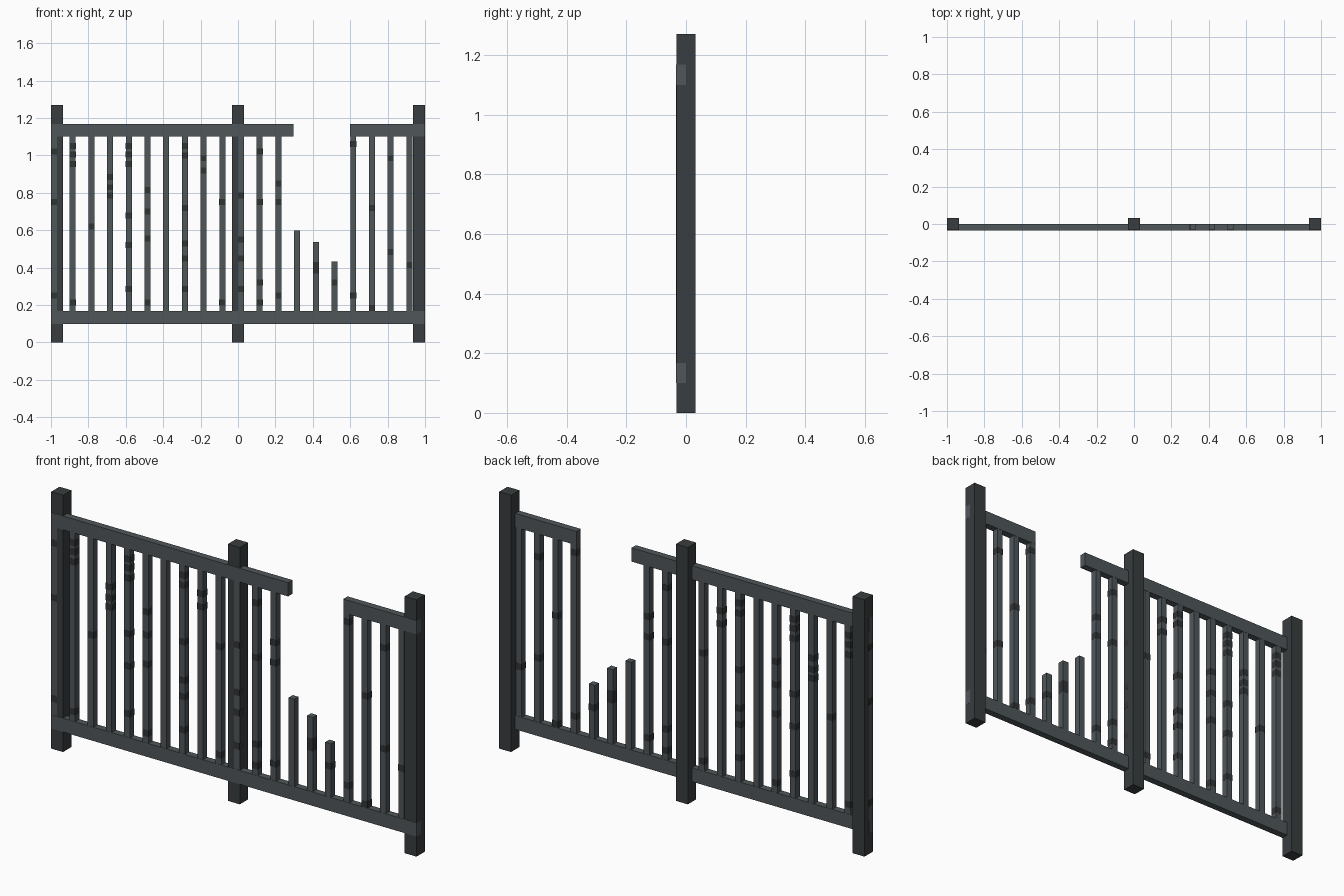
import bpy

def material(name, r, g, b):
    m = bpy.data.materials.new(name)
    m.diffuse_color = (r, g, b, 1)
    return m

POST = material("dark_paint", 0.040, 0.047, 0.050)
RAIL = material("slate_paint", 0.080, 0.095, 0.102)
WORN = material("worn_paint", 0.030, 0.034, 0.036)

def box(name, x, y, z, mat):
    """Box spanning the (min, max) pairs x, y, z."""
    bpy.ops.mesh.primitive_cube_add(size=1, location=[sum(p) / 2 for p in (x, y, z)])
    o = bpy.context.object
    o.name = name
    o.scale = [p[1] - p[0] for p in (x, y, z)]
    bpy.ops.object.transform_apply(location=False, rotation=False, scale=True)
    o.data.materials.append(mat)
    return o

# posts
for name, cx in (("left_post", -0.967), ("middle_post", 0), ("right_post", 0.967)):
    box(name, (cx - 0.0325, cx + 0.0325), (-0.0325, 0.0325), (0, 1.27), POST)

# rails, the upper one broken by a gap
RY = (-0.034, 0)
box("lower_rail", (-1, 1), RY, (0.10, 0.168), RAIL)
box("upper_rail_left", (-1, 0.298), RY, (1.10, 1.168), RAIL)
box("upper_rail_right", (0.60, 1), RY, (1.10, 1.168), RAIL)

# heights of the worn patches on each bar, left to right
patches = [
    (1.02, 0.75, 0.25), (1.05, 1.005, 0.955, 0.215), (0.62,), (0.885, 0.83, 0.785),
    (1.05, 1.005, 0.955, 0.68, 0.52, 0.285), (0.815, 0.70, 0.555, 0.215), (),
    (1.05, 1.0, 0.72, 0.53, 0.45, 0.285), (0.985, 0.92), (0.75, 0.215),
    (0.785, 0.55, 0.45, 0.285), (1.02, 0.75, 0.32, 0.215), (0.85, 0.75, 0.25),
    (), (0.415, 0.385), (0.32,), (1.06, 0.25), (0.72, 0.185), (0.985, 0.485), (0.415,),
]
broken = {13: 0.60, 14: 0.537, 15: 0.433}

# upright bars
e = 0.0005
for i, heights in enumerate(patches):
    x0 = -0.9998 + 0.1 * i
    x1 = x0 + 0.032
    box(f"bar_{i + 1}", (x0, x1), (-0.033, -0.001), (0.15, broken.get(i, 1.11)), RAIL)
    for h in heights:
        box(f"worn_patch_{i + 1}", (x0 - e, x1 + e), (-0.033 - e, -0.001 + e),
            (h - 0.016, h + 0.016), WORN)
